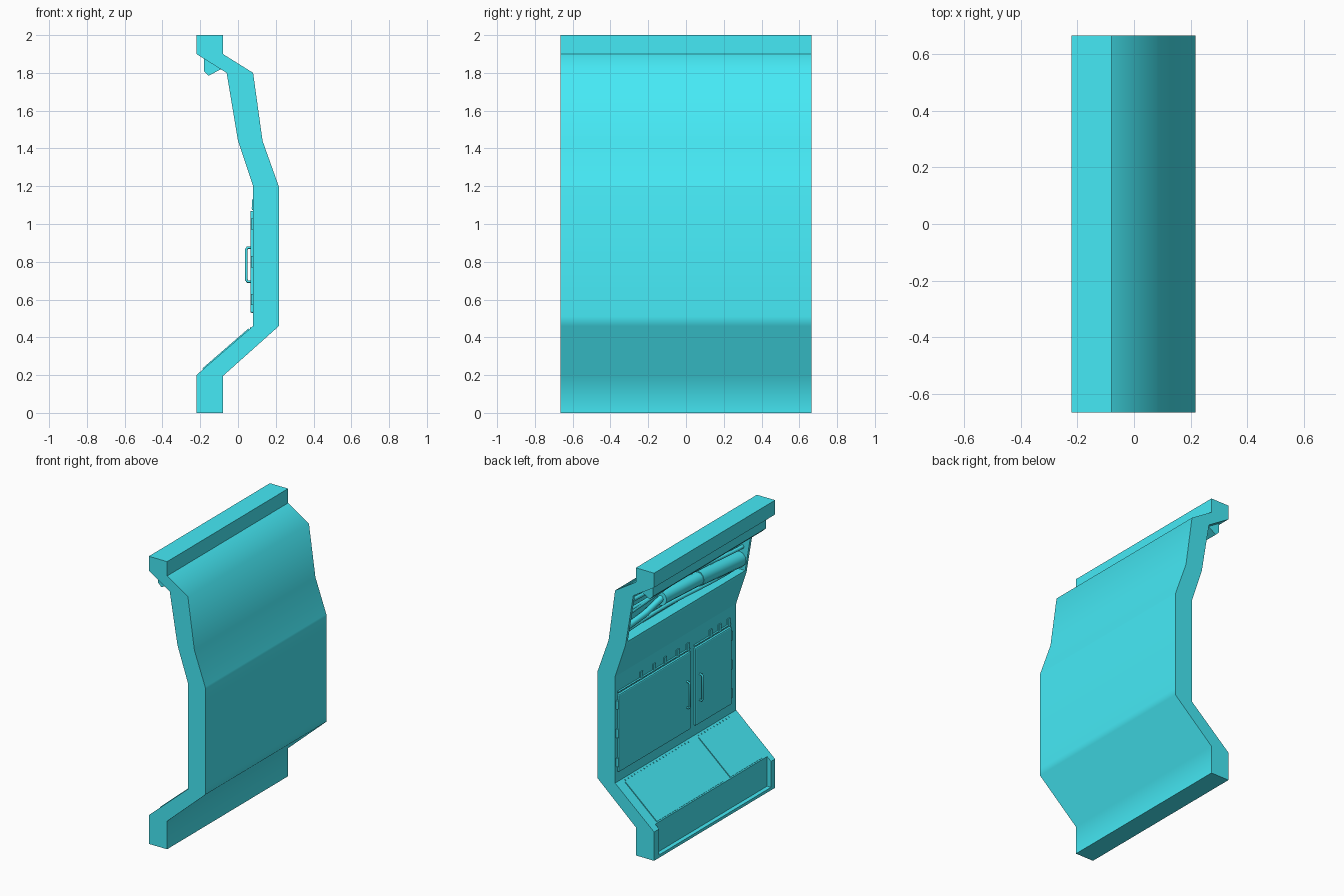
import bpy, bmesh, math

if "Cube" in bpy.data.objects:
    bpy.data.objects.remove(bpy.data.objects["Cube"])

HALF = 0.665
teal = bpy.data.materials.new("teal_paint")
teal.diffuse_color = (0.06, 0.82, 0.92, 1)
teal.use_nodes = True
teal.node_tree.nodes["Principled BSDF"].inputs["Base Color"].default_value = teal.diffuse_color


def activate(ob):
    bpy.ops.object.select_all(action='DESELECT')
    ob.select_set(True)
    bpy.context.view_layer.objects.active = ob


def prism(name, profile, y0, y1, bevel=0.0):
    """Extrude an (x, z) outline along y."""
    bm = bmesh.new()
    face = bm.faces.new([bm.verts.new((x, y0, z)) for x, z in profile])
    ext = bmesh.ops.extrude_face_region(bm, geom=[face])
    verts = [v for v in ext['geom'] if isinstance(v, bmesh.types.BMVert)]
    bmesh.ops.translate(bm, verts=verts, vec=(0, y1 - y0, 0))
    bmesh.ops.recalc_face_normals(bm, faces=bm.faces)
    if bevel:
        bmesh.ops.bevel(bm, geom=bm.edges[:], offset=bevel, segments=2,
                        affect='EDGES', profile=0.5)
    me = bpy.data.meshes.new(name)
    bm.to_mesh(me)
    bm.free()
    me.materials.append(teal)
    ob = bpy.data.objects.new(name, me)
    bpy.context.collection.objects.link(ob)
    return ob


def box(name, x, y, z, bevel=0.0):
    return prism(name, [(x[0], z[0]), (x[1], z[0]), (x[1], z[1]), (x[0], z[1])],
                 y[0], y[1], bevel)


def tube(name, points, radius, sides=2):
    cu = bpy.data.curves.new(name, 'CURVE')
    cu.dimensions = '3D'
    cu.bevel_depth = radius
    cu.bevel_resolution = sides
    cu.use_fill_caps = True
    cu.materials.append(teal)
    sp = cu.splines.new('POLY')
    sp.points.add(len(points) - 1)
    for p, co in zip(sp.points, points):
        p.co = (*co, 1)
    ob = bpy.data.objects.new(name, cu)
    bpy.context.collection.objects.link(ob)
    activate(ob)
    bpy.ops.object.convert(target='MESH')
    bpy.ops.object.shade_smooth_by_angle(angle=math.radians(50))
    return ob


def cut(target, cutter):
    mod = target.modifiers.new("cut", 'BOOLEAN')
    mod.operation = 'DIFFERENCE'
    mod.solver = 'EXACT'
    mod.object = cutter
    activate(target)
    bpy.ops.object.modifier_apply(modifier=mod.name)
    bpy.data.objects.remove(cutter)


def slope(t, out):
    """Point on the lower sloping face, pushed outward by out."""
    return (-0.22 + 0.30 * t - 0.655 * out, 0.20 + 0.26 * t + 0.756 * out)


# Main wall shell
wall = prism("wall_shell", [
    (-0.22, 0), (-0.08, 0), (-0.08, 0.195), (0.217, 0.46), (0.217, 0.51), (0.217, 1.195),
    (0.213, 1.207), (0.13, 1.44), (0.08, 1.80), (-0.08, 1.90), (-0.08, 2), (-0.22, 2),
    (-0.22, 1.90), (-0.06, 1.80), (0.0, 1.44), (0.08, 1.20), (0.08, 0.46),
    (-0.22, 0.20)], -HALF, HALF)

# Recess for the pipes and open-topped recess in the base
cut(wall, prism("pipe_recess", [(-0.2, 1.46), (0.08, 1.46), (0.03, 1.785),
                                (-0.2, 1.785)], -0.645, 0.645))
cut(wall, box("base_recess", (-0.3, -0.19), (-0.62, 0.61), (0.02, 0.25)))

# Smooth the outer bends, keep the detailed side flat
activate(wall)
bpy.ops.object.shade_smooth_by_angle(angle=math.radians(55))
for f in wall.data.polygons:
    f.use_smooth = f.normal.x > 0.1

# Trim under the top overhang
prism("overhang_trim", [(-0.18, 1.88), (-0.18, 1.81), (-0.155, 1.785),
                        (-0.08, 1.825), (-0.08, 1.84)], -0.62, 0.62)

# Insulated pipe in two thicknesses, with collars
tube("pipe_thick", [(0.04, -0.64, 1.53), (0.04, -0.18, 1.57)], 0.053, 4)
tube("pipe_medium", [(0.035, -0.18, 1.57), (0.035, 0.22, 1.59)], 0.045, 4)
tube("pipe_thin", [(0.035, 0.22, 1.59), (0.035, 0.40, 1.55), (0.035, 0.645, 1.53)], 0.022, 3)
tube("pipe_collar", [(0.035, 0.21, 1.589), (0.035, 0.23, 1.59)], 0.047, 4)

# Loose cables behind the pipe
for i, (z, amp, phase) in enumerate(((1.50, 0.012, 0.0), (1.64, 0.018, 1.0), (1.67, 0.02, 2.6),
                                     (1.71, 0.012, 4.0), (1.75, 0.01, 5.2))):
    pts = []
    for k in range(25):
        y = -0.645 + 1.29 * k / 24
        pts.append((0.035 - 0.14 * (z - 1.55) + 0.008 * math.cos(5 * y + phase), y,
                    z + amp * math.sin(4 * y + phase)))
    tube(f"cable_{i + 1}", pts, 0.013)

# Cupboard doors: door leaf, handle, side hinges, top clips
for side, y0, y1, handle_y, hinge_y, clips in (
        ("large", -0.15, 0.64, -0.105, 0.647, (-0.13, -0.02, 0.12, 0.24, 0.38)),
        ("small", -0.60, -0.20, -0.245, -0.607, (-0.58, -0.48, -0.38))):
    box(side + "_door", (0.065, 0.09), (y0, y1), (0.53, 1.07), 0.008)
    tube(side + "_door_handle", [(0.068, handle_y, 0.695), (0.05, handle_y, 0.695),
                                 (0.044, handle_y, 0.705), (0.044, handle_y, 0.865),
                                 (0.05, handle_y, 0.875), (0.068, handle_y, 0.875)], 0.007)
    for z in (0.60, 0.80, 1.0):
        tube(side + "_door_hinge", [(0.076, hinge_y, z - 0.03), (0.076, hinge_y, z + 0.03)], 0.008)
    tube(side + "_top_conduit", [(0.078, y0, 1.085), (0.078, y1, 1.085)], 0.006)
    for y in clips:
        box(side + "_top_clip", (0.073, 0.085), (y - 0.014, y + 0.014), (1.075, 1.13))

# Raised panels and rivet rows on the lower slope
for side, y0, y1 in (("large", -0.14, 0.587), ("small", -0.59, -0.22)):
    prism(side + "_slope_panel", [slope(0.12, -0.01), slope(0.12, 0.006),
                                  slope(0.93, 0.006), slope(0.93, -0.01)], y0, y1)
    count = round((y1 - y0) / 0.035)
    for k in range(count):
        y = y0 + (k + 0.5) * (y1 - y0) / count
        prism(side + "_slope_rivet", [slope(0.95, -0.005), slope(0.95, 0.004),
                                      slope(0.97, 0.004), slope(0.97, -0.005)],
              y - 0.004, y + 0.004)
